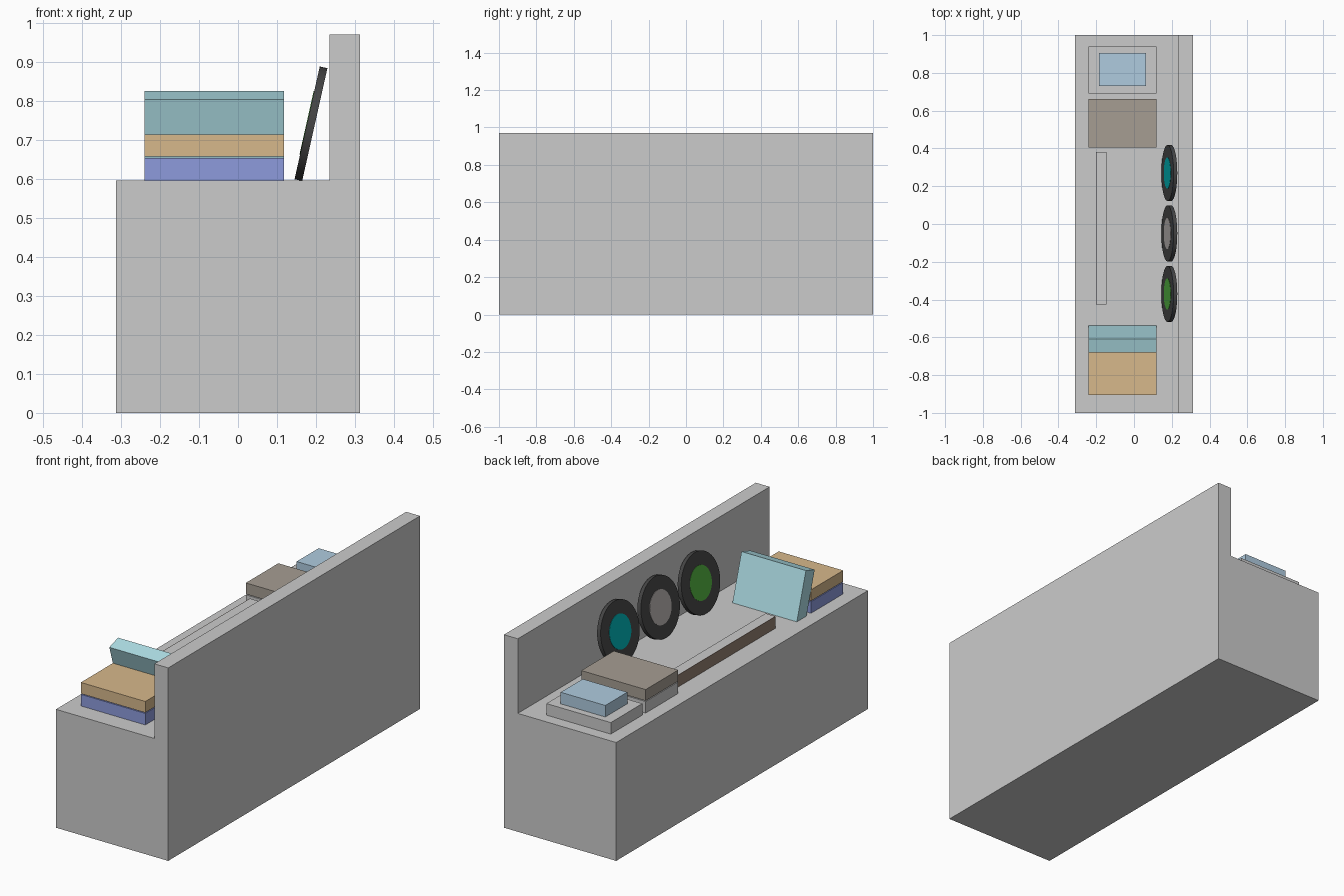
import bpy, bmesh, math
from mathutils import Vector

if "Cube" in bpy.data.objects:
    bpy.data.objects.remove(bpy.data.objects["Cube"])


def paint(obj, color):
    if color:
        mat = bpy.data.materials.new(obj.name + "_colour")
        mat.diffuse_color = (*color, 1)
        mat.use_nodes = True
        mat.node_tree.nodes["Principled BSDF"].inputs["Base Color"].default_value = mat.diffuse_color
        obj.data.materials.append(mat)


def make(name, bm, color=None):
    bmesh.ops.recalc_face_normals(bm, faces=bm.faces)
    mesh = bpy.data.meshes.new(name)
    bm.to_mesh(mesh)
    bm.free()
    obj = bpy.data.objects.new(name, mesh)
    bpy.context.collection.objects.link(obj)
    paint(obj, color)
    return obj


def box(name, x, y, z, color=None):
    """Box from (min, max) pairs, with its origin in the middle."""
    bm = bmesh.new()
    bmesh.ops.create_cube(bm, size=1)
    bmesh.ops.scale(bm, vec=(x[1] - x[0], y[1] - y[0], z[1] - z[0]), verts=bm.verts)
    obj = make(name, bm, color)
    obj.location = [(a + b) / 2 for a, b in (x, y, z)]
    return obj


def disc(name, center, radius, depth, lean, color):
    """Cylinder facing -x, leaning back towards +x."""
    bpy.ops.mesh.primitive_cylinder_add(
        vertices=64, radius=radius, depth=depth, location=center,
        rotation=(0, lean - math.pi / 2, 0))
    obj = bpy.context.object
    obj.name = name
    bpy.ops.object.shade_smooth_by_angle()
    paint(obj, color)


# Counter with raised back wall: one L profile extruded along y
profile = [(-0.312, 0), (0.312, 0), (0.312, 0.97), (0.235, 0.97),
           (0.235, 0.595), (-0.312, 0.595)]
bm = bmesh.new()
face = bm.faces.new([bm.verts.new((x, -1, z)) for x, z in profile])
ext = bmesh.ops.extrude_face_region(bm, geom=[face])
bmesh.ops.translate(bm, vec=(0, 2, 0),
                    verts=[v for v in ext["geom"] if isinstance(v, bmesh.types.BMVert)])
make("counter", bm)

# Flat boxes in stacks on the counter
WIDE = (-0.24, 0.118)
LOWER, UPPER = (0.595, 0.653), (0.657, 0.713)
box("front_stack_lower", WIDE, (-0.905, -0.65), LOWER, (0.27, 0.33, 0.72))
box("front_stack_upper", WIDE, (-0.905, -0.65), UPPER, (0.68, 0.48, 0.26))
box("middle_stack_lower", WIDE, (0.405, 0.663), LOWER)
box("middle_stack_upper", WIDE, (0.405, 0.663), UPPER, (0.38, 0.34, 0.29))
box("rear_stack_lower", WIDE, (0.69, 0.94), LOWER)
box("rear_stack_upper", (-0.185, 0.063), (0.73, 0.905), (0.653, 0.711), (0.43, 0.6, 0.74))

# Box leaning against the front stack
leaning = box("leaning_box", WIDE, (-0.6445, -0.5715), (0.57, 0.82), (0.42, 0.72, 0.78))
leaning.location.y, leaning.location.z = -0.607, 0.695
leaning.rotation_euler.x = math.radians(17.4)

# Long sign bar with a brown front panel
box("sign_bar", (-0.198, -0.145), (-0.425, 0.38), (0.595, 0.655))
box("sign_panel", (-0.2, -0.198), (-0.425, 0.38), (0.595, 0.655), (0.3, 0.22, 0.17))

# Discs leaning on the back wall, each with a coloured label
LEAN = math.radians(12.6)
normal = Vector((-math.cos(LEAN), 0, math.sin(LEAN)))
labels = [("green", -0.37, (0.08, 0.42, 0.05)),
          ("pale", -0.05, (0.45, 0.42, 0.41)),
          ("teal", 0.27, (0.0, 0.42, 0.44))]
for tag, y, color in labels:
    center = Vector((0.187, y, 0.741))
    disc(tag + "_disc", center, 0.148, 0.02, LEAN, (0.06, 0.06, 0.06))
    disc(tag + "_label", center + normal * 0.01, 0.083, 0.003, LEAN, color)
